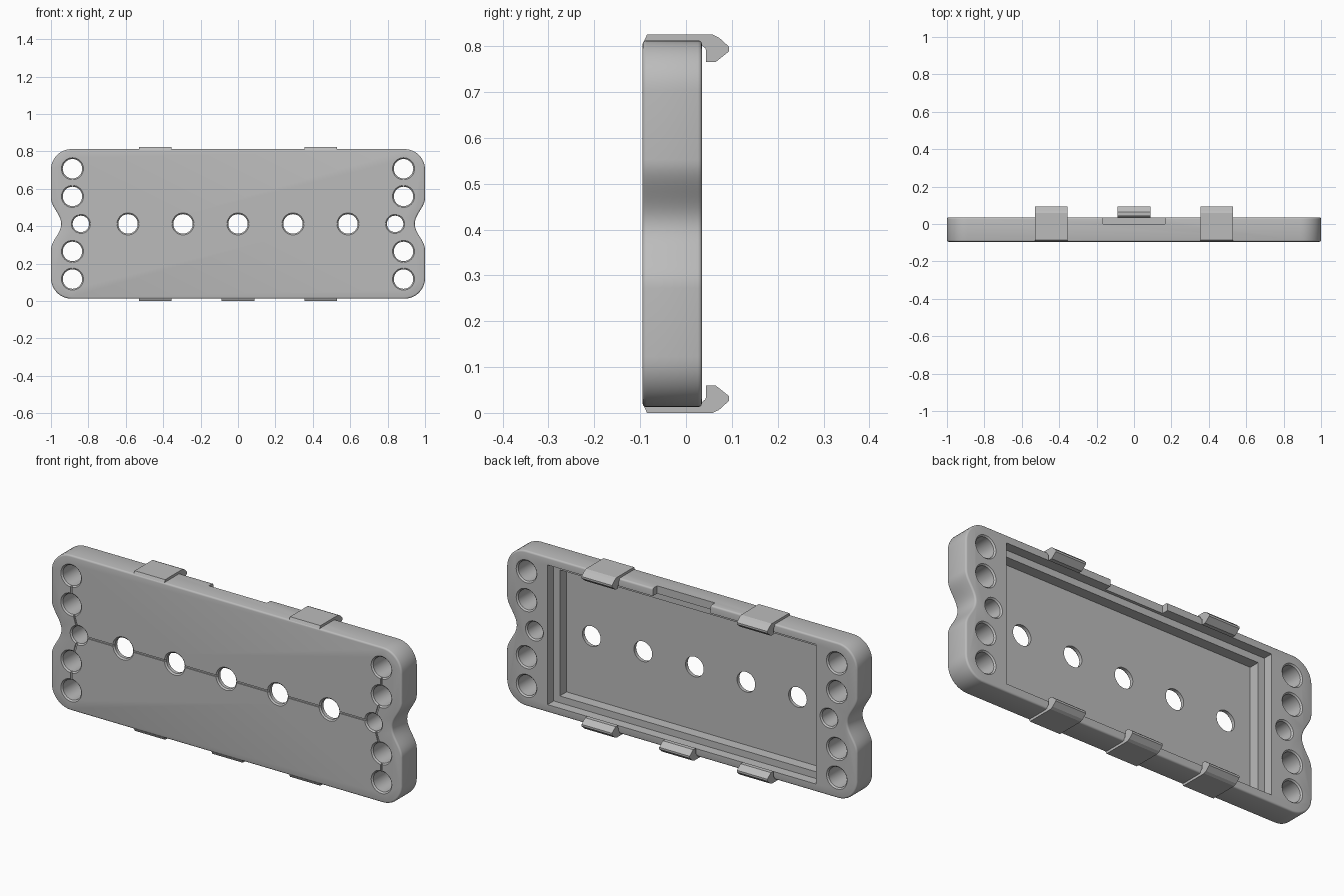
import bpy, bmesh, math
from mathutils import Vector, Matrix

if "Cube" in bpy.data.objects:
    bpy.data.objects.remove(bpy.data.objects["Cube"])

MID = 0.4125                    # mid height of the plate
FRONT, BACK = -0.095, 0.035     # front and back planes
HALF_H = 0.4

grey = bpy.data.materials.new("plain grey")
grey.use_nodes = True
COLOUR = (0.5, 0.5, 0.5, 1)
grey.diffuse_color = COLOUR
grey.node_tree.nodes["Principled BSDF"].inputs["Base Color"].default_value = COLOUR


def make(name, bm):
    bmesh.ops.recalc_face_normals(bm, faces=bm.faces[:])
    mesh = bpy.data.meshes.new(name)
    bm.to_mesh(mesh)
    bm.free()
    mesh.materials.append(grey)
    obj = bpy.data.objects.new(name, mesh)
    bpy.context.collection.objects.link(obj)
    return obj


def prism(bm, points, move):
    """Extrude a closed loop of points along a vector."""
    face = bm.faces.new([bm.verts.new(p) for p in points])
    new = bmesh.ops.extrude_face_region(bm, geom=[face])["geom"]
    bmesh.ops.translate(bm, vec=move, verts=[v for v in new if isinstance(v, bmesh.types.BMVert)])


def box(bm, centre, size, turn=0):
    mat = Matrix.Translation(centre) @ Matrix.Rotation(turn, 4, 'Y') @ Matrix.Diagonal((*size, 1))
    bmesh.ops.create_cube(bm, size=1, matrix=mat)


def hole(bm, x, z, r, sides=32):
    """Round cutter that flares at both faces, leaving chamfered rims."""
    rings = []
    for y, grow in ((FRONT - 0.01, 0.017), (FRONT + 0.007, 0), (BACK - 0.007, 0), (BACK + 0.01, 0.017)):
        ring = []
        for i in range(sides):
            a = math.tau * i / sides
            ring.append(bm.verts.new((x + (r + grow) * math.cos(a), y, z + (r + grow) * math.sin(a))))
        rings.append(ring)
    for a, b in zip(rings, rings[1:]):
        for i in range(sides):
            j = (i + 1) % sides
            bm.faces.new((a[i], a[j], b[j], b[i]))
    bm.faces.new(rings[0])
    bm.faces.new(rings[-1])


def smooth(obj):
    bpy.ops.object.select_all(action='DESELECT')
    obj.select_set(True)
    bpy.context.view_layer.objects.active = obj
    bpy.ops.object.shade_smooth_by_angle(angle=math.radians(32))


# Plate outline: rounded corners with a soft waist on each short side
R = 0.11
quarter = []
for i in range(13):
    t = i / 12
    quarter.append((1 - 0.0275 * (1 + math.cos(math.pi * t)), 0.14 * t))
for i in range(11):
    a = math.pi / 2 * i / 10
    quarter.append((1 - R + R * math.cos(a), HALF_H - R + R * math.sin(a)))
half = quarter + [(-x, z) for x, z in reversed(quarter)]
outline = half + [(x, -z) for x, z in reversed(half) if z > 0]

bm = bmesh.new()
prism(bm, [(x, FRONT, MID + z) for x, z in outline], (0, BACK - FRONT, 0))
rims = [e for e in bm.edges if abs(e.verts[0].co.y - e.verts[1].co.y) < 1e-5]
bmesh.ops.bevel(bm, geom=rims, offset=0.009, segments=3, profile=0.5, affect='EDGES')
plate = make("mounting_plate", bm)

# Hole layout
cutters = []
end_holes = [(s * 0.885, MID + o) for s in (-1, 1) for o in (-0.295, -0.147, 0.147, 0.295)]
row = [(-0.84, MID)] + [(0.294 * i, MID) for i in range(-2, 3)] + [(0.84, MID)]

# Stepped recess in the back
for name, hx, hz, depth in (("recess_cutter", 0.765, 0.36, -0.015), ("deep_recess_cutter", 0.73, 0.325, -0.07)):
    bm = bmesh.new()
    box(bm, (0, (depth + 0.1) / 2, MID), (2 * hx, 0.1 - depth, 2 * hz))
    cutters.append(make(name, bm))

# Gap in the top rim
bm = bmesh.new()
box(bm, (0, 0.05, MID + 0.4), (0.33, 0.1, 0.14))
cutters.append(make("rim_gap_cutter", bm))

# Fine grooves joining the holes on the front
bm = bmesh.new()
links = list(zip(row, row[1:]))
for s in (-1, 1):
    for v in (-1, 1):
        chain = [(s * 0.84, MID), (s * 0.885, MID + v * 0.147), (s * 0.885, MID + v * 0.295)]
        links += zip(chain, chain[1:])
for p, q in links:
    p, q = Vector(p), Vector(q)
    d, c = q - p, (p + q) / 2
    box(bm, (c.x, FRONT, c.y), (d.length - 0.06, 0.012, 0.009), -math.atan2(d.y, d.x))
cutters.append(make("groove_cutter", bm))

# Round holes
bm = bmesh.new()
for x, z in end_holes + row:
    hole(bm, x, z, 0.044 if abs(x) == 0.84 else 0.052)
cutters.append(make("hole_cutter", bm))

for cutter in cutters:
    cutter.hide_render = True
    mod = plate.modifiers.new(cutter.name, 'BOOLEAN')
    mod.operation = 'DIFFERENCE'
    mod.solver = 'EXACT'
    mod.object = cutter
bpy.context.view_layer.update()
graph = bpy.context.evaluated_depsgraph_get()
cut_mesh = bpy.data.meshes.new_from_object(plate.evaluated_get(graph))
plate.modifiers.clear()
plate.data = cut_mesh
for cutter in cutters:
    bpy.data.objects.remove(cutter)
smooth(plate)

# Snap clips: a thin strap over the edge ending in a hook behind the plate
CLIP = [(-0.092, 0.398), (-0.085, 0.4125), (0.058, 0.4125), (0.072, 0.406), (0.094, 0.386),
        (0.094, 0.376), (0.065, 0.353), (0.044, 0.353), (0.043, 0.382), (0.033, 0.391)]


def clip(name, x, up, width=0.174):
    bm = bmesh.new()
    prism(bm, [(x - width / 2, y, MID + up * z) for y, z in CLIP], (width, 0, 0))
    make(name, bm)


for side, x in (("right", -0.443), ("left", 0.443)):
    clip("top_clip_" + side, x, 1)
    clip("bottom_clip_" + side, x, -1)
clip("bottom_clip_middle", 0, -1)
